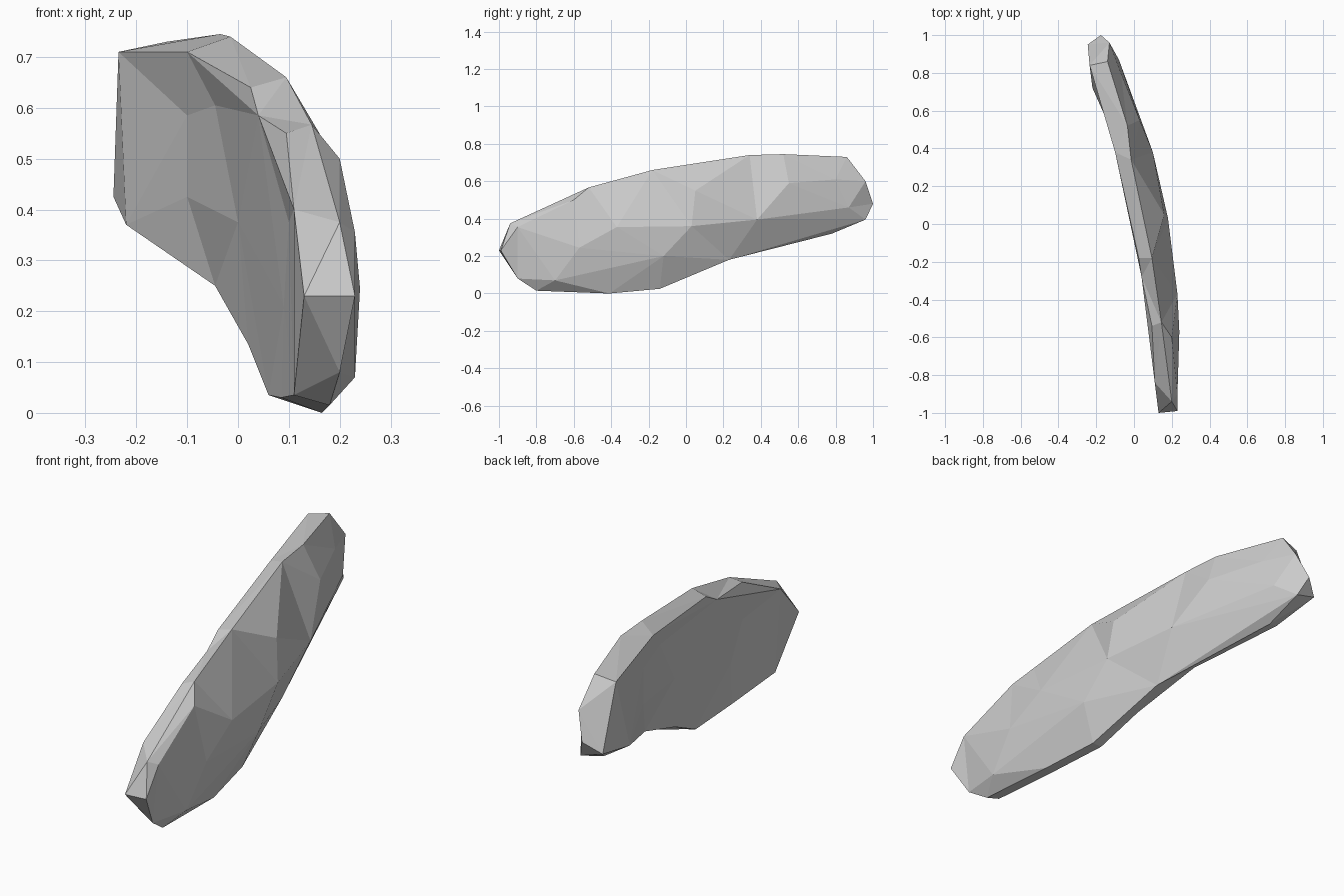
import bpy
import bmesh
from mathutils import Vector
from mathutils.geometry import delaunay_2d_cdt

# Remove the default object
default_cube = bpy.data.objects.get("Cube")
if default_cube is not None:
    bpy.data.objects.remove(default_cube, do_unlink=True)


def make_material(name, colour):
    material = bpy.data.materials.new(name)
    material.use_nodes = True
    material.diffuse_color = colour
    shader = next(node for node in material.node_tree.nodes
                  if node.type == 'BSDF_PRINCIPLED')
    shader.inputs["Base Color"].default_value = colour
    return material


def add_side(bm, corners, chains, points):
    """Facet one side: fill the outline, keeping the chains as edges."""
    flat, edges = [], []

    def index_of(point):
        if point not in flat:
            flat.append(point)
        return flat.index(point)

    for chain in chains:
        for start, end in zip(chain, chain[1:]):
            edges.append((index_of(start), index_of(end)))
    for point in points:
        index_of(point)
    side = [Vector((y, z)) for x, y, z in flat]
    result = delaunay_2d_cdt(side, edges, [], 1, .0001)
    faces, sources = result[2], result[3]
    for face in faces:
        ring = []
        for index in face:
            point = flat[sources[index][0]]
            if point not in corners:
                corners[point] = bm.verts.new(point)
            ring.append(corners[point])
        bm.faces.new(ring)


# Shared edge where the outer and inner sides meet
tip = (.13, -1, .23)
back_corner = (-.14, .96, .395)
heel = (.06, .23, .18)
outline = [
    tip, (.2, -.94, .375), (.145, -.52, .567), (.095, -.18, .66),
    (-.015, .34, .74), (-.035, .52, .745), (-.14, .86, .73),
    (-.13, .96, .6), (-.175, 1, .48), back_corner, (-.13, .78, .32),
    heel, (.12, -.14, .025), (.165, -.41, 0), (.18, -.8, .015),
    (.2, -.9, .08), tip,
]

# Bulging outer side: upper bevel, lower ridge and back ridge
nose = (.23, -.99, .23)
keel = (.23, -.7, .07)
waist = (.1, .38, .395)
outer_chains = [
    outline,
    [nose, (.23, -.9, .355), (.2, -.6, .5)],
    [keel, (.19, -.12, .2), heel],
    [heel, waist, (-.08, .87, .46), back_corner],
    [heel, back_corner],
    [(.19, -.12, .2), (.18, .03, .36), waist],
]
outer_points = [
    (.24, -.57, .245), (.23, -.37, .355), (.16, .05, .55),
    (.03, .55, .59), (-.07, .8, .61),
]

# Inner side: a raised border around a shallow hollow
border = [
    tip, (.11, -.84, .4), (.04, -.28, .585), (-.1, .38, .71),
    (-.235, .84, .71), (-.245, .95, .425), (-.22, .72, .37),
    (-.045, .36, .25), (.02, .05, .135), (.06, -.155, .035),
    (.085, -.45, .03), (.11, -.8, .035), tip,
]
hollow = [
    (-.1, .45, .585), (-.1, .45, .425), (0, .08, .375),
    (-.045, .25, .605), (.1, -.55, .375), (.09, -.45, .21),
]
rim_points = [(.095, -.54, .55), (.025, -.18, .64)]

bm = bmesh.new()
corners = {}
add_side(bm, corners, outer_chains, outer_points)
add_side(bm, corners, [outline, border], hollow + rim_points)
bmesh.ops.recalc_face_normals(bm, faces=bm.faces[:])
for face in bm.faces:
    face.smooth = False

mesh = bpy.data.meshes.new("curved_slab")
bm.to_mesh(mesh)
bm.free()
mesh.materials.append(make_material("pale_grey", (.6, .6, .6, 1)))
slab = bpy.data.objects.new("curved_slab", mesh)
bpy.context.collection.objects.link(slab)
